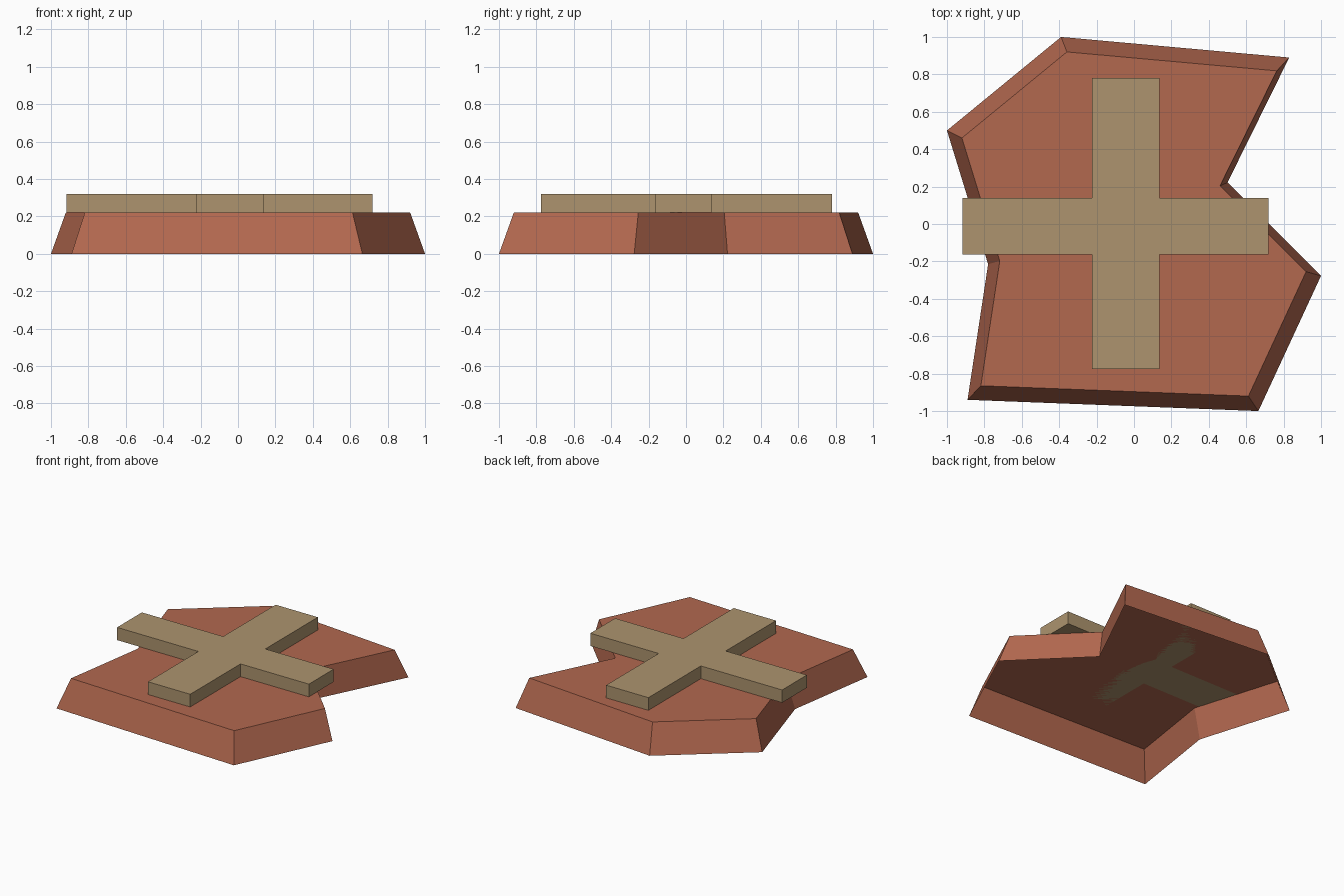
import bpy
import bmesh

cube = bpy.data.objects.get("Cube")
if cube:
    bpy.data.objects.remove(cube, do_unlink=True)


def make_material(name, color):
    mat = bpy.data.materials.new(name)
    mat.use_nodes = True
    mat.diffuse_color = color
    mat.node_tree.nodes["Principled BSDF"].inputs["Base Color"].default_value = color
    return mat


def make_prism(name, outline, bottom, top, taper, mat, closed):
    """Extrude an outline upward, scaling the top ring by taper."""
    bm = bmesh.new()
    low = [bm.verts.new((x, y, bottom)) for x, y in outline]
    high = [bm.verts.new((x * taper, y * taper, top)) for x, y in outline]
    bm.faces.new(high)
    if closed:
        bm.faces.new(low[::-1])
    count = len(outline)
    for i in range(count):
        j = (i + 1) % count
        bm.faces.new((low[i], low[j], high[j], high[i]))
    mesh = bpy.data.meshes.new(name)
    bm.to_mesh(mesh)
    bm.free()
    mesh.materials.append(mat)
    obj = bpy.data.objects.new(name, mesh)
    bpy.context.collection.objects.link(obj)
    return obj


clay = make_material("clay red", (0.445, 0.138, 0.078, 1))
tan = make_material("sand tan", (0.418, 0.296, 0.156, 1))

# Tapered slab: irregular outline, counterclockwise, hollow underneath
slab_outline = [(-1, 0.5), (-0.89, -0.94), (0.665, -1), (1, -0.277),
                (0.5, 0.222), (0.83, 0.89), (-0.39, 1)]
slab_outline.insert(1, (-0.78, -0.215))
TOP = 0.222
make_prism("tapered_slab", slab_outline, 0, TOP, 0.92, clay, False)

# Cross plate: long bar spans left to right, other bar front to back
left, right, front, back = -0.918, 0.718, -0.775, 0.78
x0, x1, y0, y1 = -0.225, 0.135, -0.162, 0.14
cross_outline = [(left, y0), (x0, y0), (x0, front), (x1, front),
                 (x1, y0), (right, y0), (right, y1), (x1, y1),
                 (x1, back), (x0, back), (x0, y1), (left, y1)]
make_prism("cross_plate", cross_outline, TOP, 0.32, 1, tan, True)
